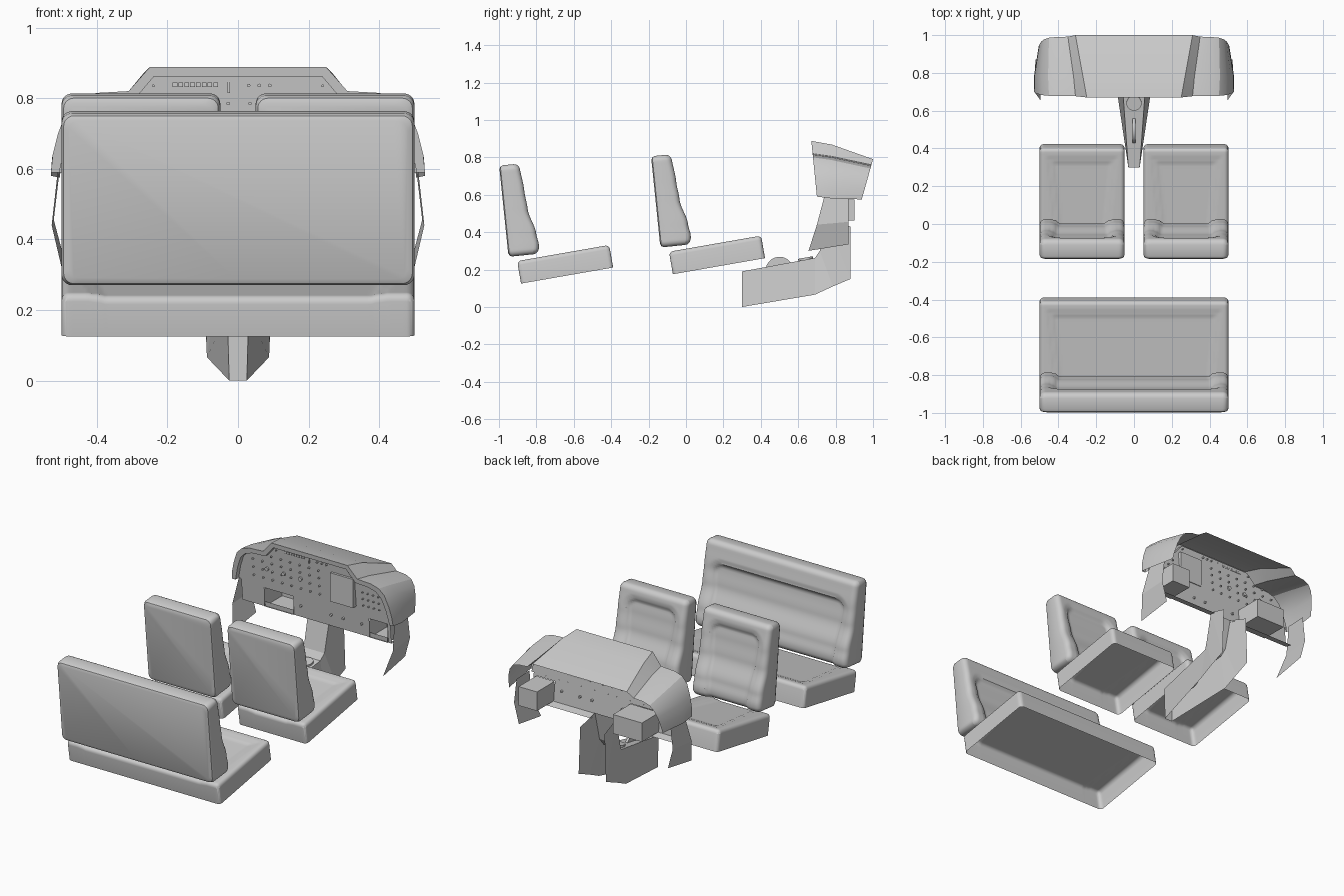
import bpy, bmesh, math
from mathutils import Vector, Matrix

if "Cube" in bpy.data.objects:
    bpy.data.objects.remove(bpy.data.objects["Cube"])


def finish(name, bm, smooth=None, recalc=True):
    if recalc:
        bmesh.ops.recalc_face_normals(bm, faces=bm.faces)
    me = bpy.data.meshes.new(name)
    bm.to_mesh(me)
    bm.free()
    ob = bpy.data.objects.new(name, me)
    bpy.context.collection.objects.link(ob)
    if smooth:
        bpy.ops.object.select_all(action='DESELECT')
        ob.select_set(True)
        bpy.context.view_layer.objects.active = ob
        bpy.ops.object.shade_smooth_by_angle(angle=math.radians(smooth))
    return ob


def step(a, b, t):
    t = max(0.0, min(1.0, (t - a) / (b - a)))
    return t * t * (3 - 2 * t)


def lerp_table(table, t):
    for (a, p), (b, q) in zip(table, table[1:]):
        if t <= b:
            return p + (q - p) * step(a, b, t) if t > a else p
    return table[-1][1]


# Upholstered pad: a height field with rounded rim, walls, and an optional closed back
def pad(name, hw, length, height, r, origin, vdir, closed):
    v_ax = Vector(vdir).normalized()
    x_ax = Vector((1, 0, 0))
    n_ax = x_ax.cross(v_ax) if x_ax.cross(v_ax).dot(Vector((0, 1, 1))) > 0 else v_ax.cross(x_ax)

    def samples(size):
        edge = [r * (1 - math.cos(math.radians(a))) for a in (0, 22, 42, 60, 76)]
        n = int((size - 2 * r) / 0.011)
        mid = [r + (size - 2 * r) * i / n for i in range(n + 1)]
        return edge + mid + [size - e for e in reversed(edge)]

    def place(x, v, h):
        return Vector(origin) + x_ax * x + v_ax * v + n_ax * h

    bm = bmesh.new()
    us, vs = samples(2 * hw), samples(length)
    grid, flat = [], []
    for v in vs:
        row, frow = [], []
        for u in us:
            cu, cv = min(max(u, r), 2 * hw - r), min(max(v, r), length - r)
            d = Vector((u - cu, v - cv))
            if d.length > r:
                d *= r / d.length
            x, y = cu + d.x - hw, cv + d.y
            h = height(x, y) - r + math.sqrt(max(0, r * r - d.length_squared))
            row.append(bm.verts.new(place(x, y, h)))
            frow.append((x, y))
        grid.append(row)
        flat.append(frow)
    nu, nv = len(us), len(vs)
    for j in range(nv - 1):
        for i in range(nu - 1):
            bm.faces.new((grid[j][i], grid[j][i + 1], grid[j + 1][i + 1], grid[j + 1][i]))
    rim = ([(0, i) for i in range(nu)] + [(j, nu - 1) for j in range(1, nv)]
           + [(nv - 1, i) for i in range(nu - 2, -1, -1)] + [(j, 0) for j in range(nv - 2, 0, -1)])
    ring = [grid[j][i] for j, i in rim]
    levels = [(0.02, 0), (0.006, 0.006), (0, 0.02)] if closed else [(0, 0)]
    for h, inset in levels:
        new = []
        for j, i in rim:
            x, y = flat[j][i]
            x *= 1 - inset / hw
            y = length / 2 + (y - length / 2) * (1 - 2 * inset / length)
            new.append(bm.verts.new(place(x, y, h)))
        for k in range(len(ring)):
            m = (k + 1) % len(ring)
            bm.faces.new((ring[k], ring[m], new[m], new[k]))
        ring = new
    if closed:
        bm.faces.new(ring)
    bmesh.ops.remove_doubles(bm, verts=bm.verts, dist=0.0002)
    return finish(name, bm, 40)


# Seat: cushion with sunken centre, backrest with side bolsters
def seat(name, cx, hw, dy, dz, top_border):
    thick = [(0, .163), (.1, .168), (.22, .16), (.5, .128), (.7, .12), (1, .107)]
    L = 0.49

    def back_h(x, v):
        side = hw - abs(x) - (.045 + .035 * (1 - v / L))
        top = L - v - top_border
        m = min(side, top) if max(side, top) > .07 else \
            .07 - math.hypot(max(0, .07 - side), max(0, .07 - top))
        groove = .006 * math.exp(-(m / .007) ** 2)
        return lerp_table(thick, v / L) - .022 * step(0, .03, m) - groove

    def cushion_h(x, v):
        m = min(hw - abs(x) - .045 - .05 * (1 - v / .5), .5 - v - .06)
        return .122 - .008 * step(0, .03, m) - .004 * math.exp(-(m / .007) ** 2)

    pad(name + "_backrest", hw, L, back_h, .03, (cx, -.137 + dy, .318 + dz), (0, -.102, .995), True)
    pad(name + "_cushion", hw, .5, cushion_h, .022, (cx, -.07 + dy, .175 + dz), (0, .985, .172), False)


seat("seat_left", -.275, .225, 0, 0, .06)
seat("seat_right", .275, .225, 0, 0, .06)
seat("rear_bench", 0, .5, -.812, -.05, .11)

# Dashboard hood: half sections mirrored and lofted front to rear
front = [(.25, .888), (.31, .82), (.40, .815), (.45, .80), (.485, .765), (.51, .70), (.525, .64), (.53, .59)]
mid = [(.27, .868), (.32, .805), (.405, .80), (.455, .785), (.488, .75), (.512, .69), (.527, .63), (.53, .58)]
rear = [(.31, .79), (.35, .76), (.41, .755), (.45, .74), (.475, .71), (.49, .67), (.50, .62), (.505, .575)]
inner = [(x * .955, z - .027) for x, z in front]
inner[-1] = (inner[-1][0], .59)


def face_y(z):
    return .67 + .1 * (.888 - z)


def full(half, yf):
    pts = [(x, yf(z), z) for x, z in half]
    return [(-x, y, z) for x, y, z in reversed(pts)] + pts


sections = [full(inner, lambda z: face_y(z) + .03), full(inner, face_y), full(front, face_y),
            full(mid, lambda z: .78), full(rear, lambda z: 1 - .28 * (.79 - z))]
bm = bmesh.new()
rows = [[bm.verts.new(p) for p in s] for s in sections]
for a, b in zip(rows, rows[1:]):
    for i in range(len(a) - 1):
        bm.faces.new((a[i], a[i + 1], b[i + 1], b[i]))
finish("dashboard_hood", bm, 28)

# Instrument panel
bm = bmesh.new()
bm.faces.new([bm.verts.new(p) for p in sections[0]])
finish("instrument_panel", bm)


def quad(bm, *pts):
    bm.faces.new([bm.verts.new(p) for p in pts])


def box(bm, x0, x1, y0, y1, z0, z1, open_front=False):
    made = bmesh.ops.create_cube(bm, size=1)['verts']
    for v in made:
        v.co = ((x0 + x1) / 2 + v.co.x * (x1 - x0), (y0 + y1) / 2 + v.co.y * (y1 - y0),
                (z0 + z1) / 2 + v.co.z * (z1 - z0))
    if open_front:
        faces = {f for v in made for f in v.link_faces}
        bmesh.ops.delete(bm, geom=[f for f in faces if all(v.co.y < y0 + 1e-4 for v in f.verts)],
                         context='FACES_ONLY')


# Lower panel with two openings and a rearward flange split at the pedestal
bm = bmesh.new()
xs, zs = [-.49, -.34, -.15, .35, .47, .49], [.46, .49, .575, .59]
py = lambda z: .73 + .1 * (.59 - z)
for i in range(5):
    for j in range(3):
        if j == 1 and i in (1, 3):
            continue
        a, b, c, d = xs[i], xs[i + 1], zs[j], zs[j + 1]
        quad(bm, (a, py(c), c), (b, py(c), c), (b, py(d), d), (a, py(d), d))
for a, b in ((-.49, -.07), (.07, .49)):
    quad(bm, (a, py(.46), .46), (b, py(.46), .46), (b, .79, .45), (a, .79, .45))
bmesh.ops.remove_doubles(bm, verts=bm.verts, dist=.0005)
finish("lower_panel", bm)

# Open storage boxes behind the lower panel
bm = bmesh.new()
box(bm, -.34, -.15, .735, .90, .462, .575, True)
box(bm, .35, .47, .735, .90, .462, .575, True)
finish("storage_boxes", bm)

# Equipment stack, indicator row and vent on the panel
bm = bmesh.new()
box(bm, .12, .27, .695, .73, .63, .80)
for i in range(8):
    box(bm, -.185 + i * .0165, -.172 + i * .0165, .70, .708, .832, .845)
box(bm, -.03, -.022, .70, .708, .815, .848)
finish("panel_equipment", bm)

# Knobs and screw studs passing through the panel
bm = bmesh.new()
spots = [(x, .836, .005) for x in (.03, .06, .09)] + [(x, .835, .004) for x in (-.24, .24)]
spots += [(-.4 + i * .062, z, .005) for i in range(8) for z in (.64, .69, .74, .785) if i or z < .75]
spots += [(.32 + i * .035, z, .004) for i in range(4) for z in (.65, .69, .73)]
spots += [(x, .70, .011) for x in (-.31, -.2, -.09)] + [(x, .53, .007) for x in (-.1, .1, .18, .3)]
for x, z, r in spots:
    bmesh.ops.create_cone(bm, cap_ends=True, segments=10, radius1=r, radius2=r, depth=.022,
                          matrix=Matrix.Translation((x, face_y(z) + .03, z)) @ Matrix.Rotation(math.pi / 2, 4, 'X'))
finish("panel_knobs", bm, 40)

# Kick panels below the hood on each side
for side, s in (("left", -1), ("right", 1)):
    bm = bmesh.new()
    cols = [[(.51, .742, .60), (.528, .70, .44), (.495, .655, .30)],
            [(.505, .87, .60), (.522, .87, .455), (.49, .87, .335)]]
    a, b = [[bm.verts.new((s * x, y, z)) for x, y, z in c] for c in cols]
    for i in range(2):
        bm.faces.new((a[i], a[i + 1], b[i + 1], b[i]))
    finish("kick_panel_" + side, bm)

# Centre pedestal: tapered trough, open below and behind
bm = bmesh.new()
top = [(.03, .30, .19), (.058, .69, .262), (.068, .715, .30), (.07, .755, .47)]
low = [(.025, .30, 0), (.088, .69, .066), (.09, .785, .11), (.09, .88, .15)]
T, B, R = {}, {}, {}
for s in (-1, 1):
    T[s] = [bm.verts.new((s * x, y, z)) for x, y, z in top]
    B[s] = [bm.verts.new((s * x, y, z)) for x, y, z in low]
    R[s] = bm.verts.new((s * .08, .88, .43))
    for i in range(3):
        bm.faces.new((T[s][i], T[s][i + 1], B[s][i + 1], B[s][i]))
    bm.faces.new((T[s][3], R[s], B[s][3]))
for i in range(3):
    bm.faces.new((T[-1][i], T[1][i], T[1][i + 1], T[-1][i + 1]))
bm.faces.new((T[-1][0], T[1][0], B[1][0], B[-1][0]))
finish("centre_pedestal", bm)

# Trim wheel and round selector on the pedestal
bm = bmesh.new()
bmesh.ops.create_cone(bm, cap_ends=True, segments=32, radius1=.075, radius2=.075, depth=.014,
                      matrix=Matrix.Translation((0, .50, .193)) @ Matrix.Rotation(math.pi / 2, 4, 'Y'))
bmesh.ops.create_cone(bm, cap_ends=True, segments=24, radius1=.04, radius2=.04, depth=.016,
                      matrix=Matrix.Translation((0, .64, .256)) @ Matrix.Rotation(math.radians(10), 4, 'X'))
finish("trim_wheel_and_selector", bm, 40)
